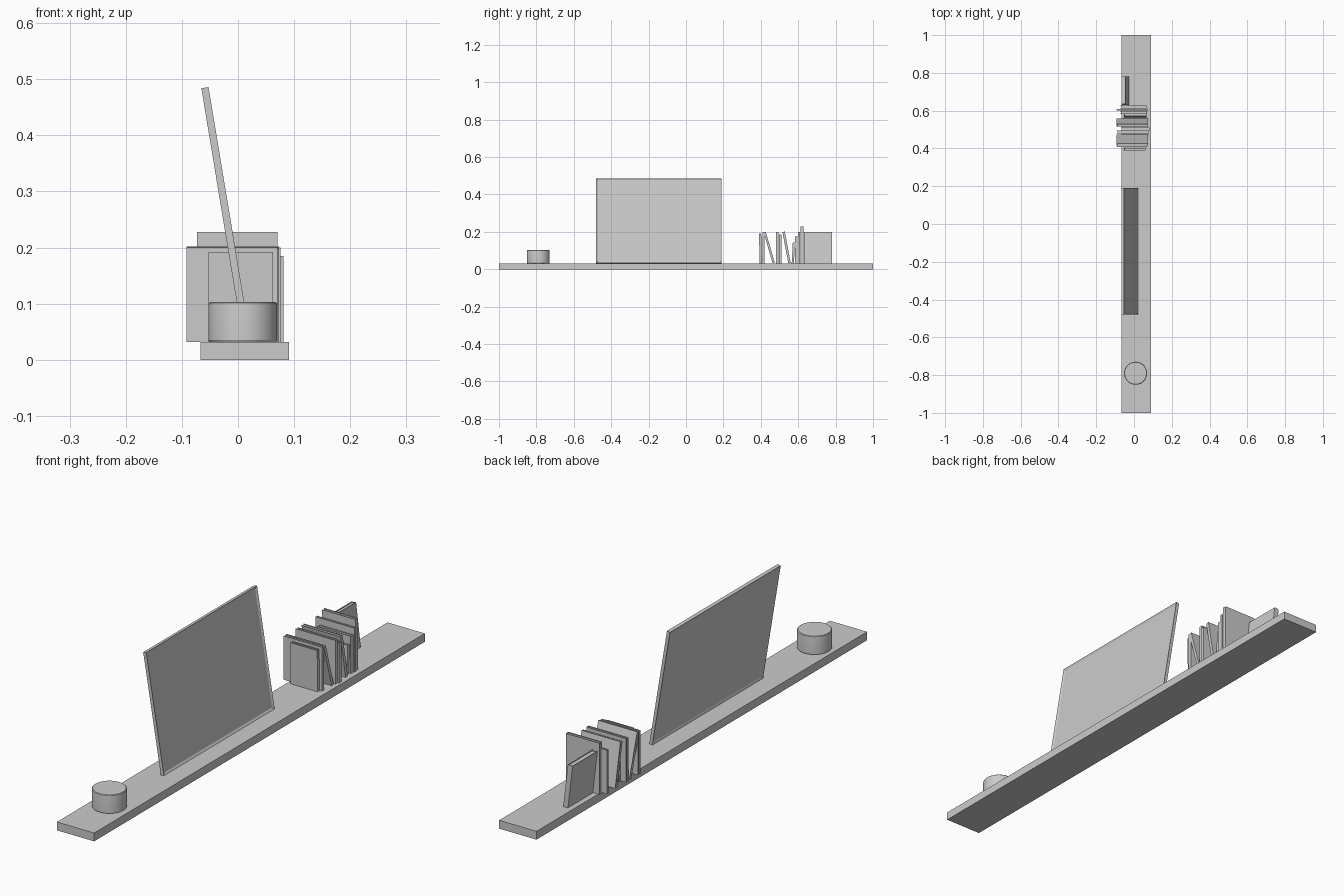
import bpy, bmesh, math
from mathutils import Vector, Matrix

if "Cube" in bpy.data.objects:
    bpy.data.objects.remove(bpy.data.objects["Cube"])

TOP = 0.032  # upper surface of the shelf


def add_box(bm, x0, x1, y0, y1, z0, z1):
    size = Matrix.Diagonal((x1 - x0, y1 - y0, z1 - z0, 1))
    mid = Matrix.Translation(((x0 + x1) / 2, (y0 + y1) / 2, (z0 + z1) / 2))
    return bmesh.ops.create_cube(bm, size=1, matrix=mid @ size)


def finish(bm, name):
    bmesh.ops.recalc_face_normals(bm, faces=bm.faces)
    mesh = bpy.data.meshes.new(name)
    bm.to_mesh(mesh)
    bm.free()
    obj = bpy.data.objects.new(name, mesh)
    bpy.context.collection.objects.link(obj)
    return obj


# Shelf board
bm = bmesh.new()
add_box(bm, -0.067, 0.091, -1, 1, 0, TOP)
finish(bm, "shelf_board")

# Leaning picture: slab with a shallow recessed panel on both broad faces
bm = bmesh.new()
add_box(bm, 0, 0.013, -0.48, 0.19, 0, 0.458)
bm.normal_update()
broad = [f for f in bm.faces if abs(f.normal.x) > 0.9]
for f in broad:
    n = f.normal.copy()
    bmesh.ops.inset_region(bm, faces=[f], thickness=0.012)
    bmesh.ops.translate(bm, verts=f.verts, vec=-n * 0.004)
picture = finish(bm, "picture_frame")
picture.location = (0.0095, 0, TOP)
picture.rotation_euler.y = -math.radians(9.4)

# Round tin with a softened rim and foot
bm = bmesh.new()
profile = [(0, TOP), (0.059, TOP), (0.061, 0.035), (0.061, 0.097),
           (0.0605, 0.101), (0.058, 0.103), (0, 0.103)]
pts = [bm.verts.new((r, 0, z)) for r, z in profile]
edges = [bm.edges.new(p) for p in zip(pts, pts[1:])]
bmesh.ops.spin(bm, geom=pts + edges, cent=(0, 0, 0), axis=(0, 0, 1),
               angle=math.tau, steps=48, use_duplicate=False)
bmesh.ops.remove_doubles(bm, verts=bm.verts, dist=1e-5)
tin = finish(bm, "round_tin")
tin.location = (0.0085, -0.79, 0)
bpy.context.view_layer.objects.active = tin
tin.select_set(True)
bpy.ops.object.shade_smooth_by_angle(angle=math.radians(30))


def book(name, x0, x1, y, thick, height, lean=0.0):
    """Covers, spine on the +x side and inset pages; lean moves the top in y."""
    c = 0.0025
    bm = bmesh.new()
    add_box(bm, x0, x1, 0, c, 0, height)
    add_box(bm, x0, x1, thick - c, thick, 0, height)
    add_box(bm, x1 - c, x1, c, thick - c, 0, height)
    add_box(bm, x0 + 0.004, x1 - c, c, thick - c, 0.003, height - 0.003)
    obj = finish(bm, name)
    obj.location = (0, y, TOP)
    obj.rotation_euler.x = -math.atan2(lean, height)
    return obj


# Row of books: x0, x1, bottom y, thickness, height, lean
row = [
    (-0.053, 0.062, 0.394, 0.012, 0.160, -0.004),
    (-0.092, 0.070, 0.408, 0.013, 0.168, 0.000),
    (-0.092, 0.073, 0.463, 0.012, 0.172, -0.050),
    (-0.092, 0.076, 0.480, 0.014, 0.168, 0.000),
    (-0.070, 0.081, 0.496, 0.014, 0.153, 0.000),
    (-0.092, 0.073, 0.547, 0.013, 0.170, -0.032),
    (-0.053, 0.065, 0.565, 0.012, 0.112, 0.006),
    (-0.073, 0.070, 0.582, 0.016, 0.143, 0.000),
    (-0.092, 0.073, 0.600, 0.010, 0.168, 0.000),
    (-0.073, 0.070, 0.611, 0.016, 0.196, 0.000),
]
for i, data in enumerate(row):
    book(f"book_{i + 1}", *data)

# End book turned along the shelf, leaning slightly backwards
end = book("book_turned", 0.0, 0.15, 0, 0.020, 0.168, 0.02)
end.rotation_euler.z = math.radians(90)
end.location = (-0.026, 0.63, TOP)
